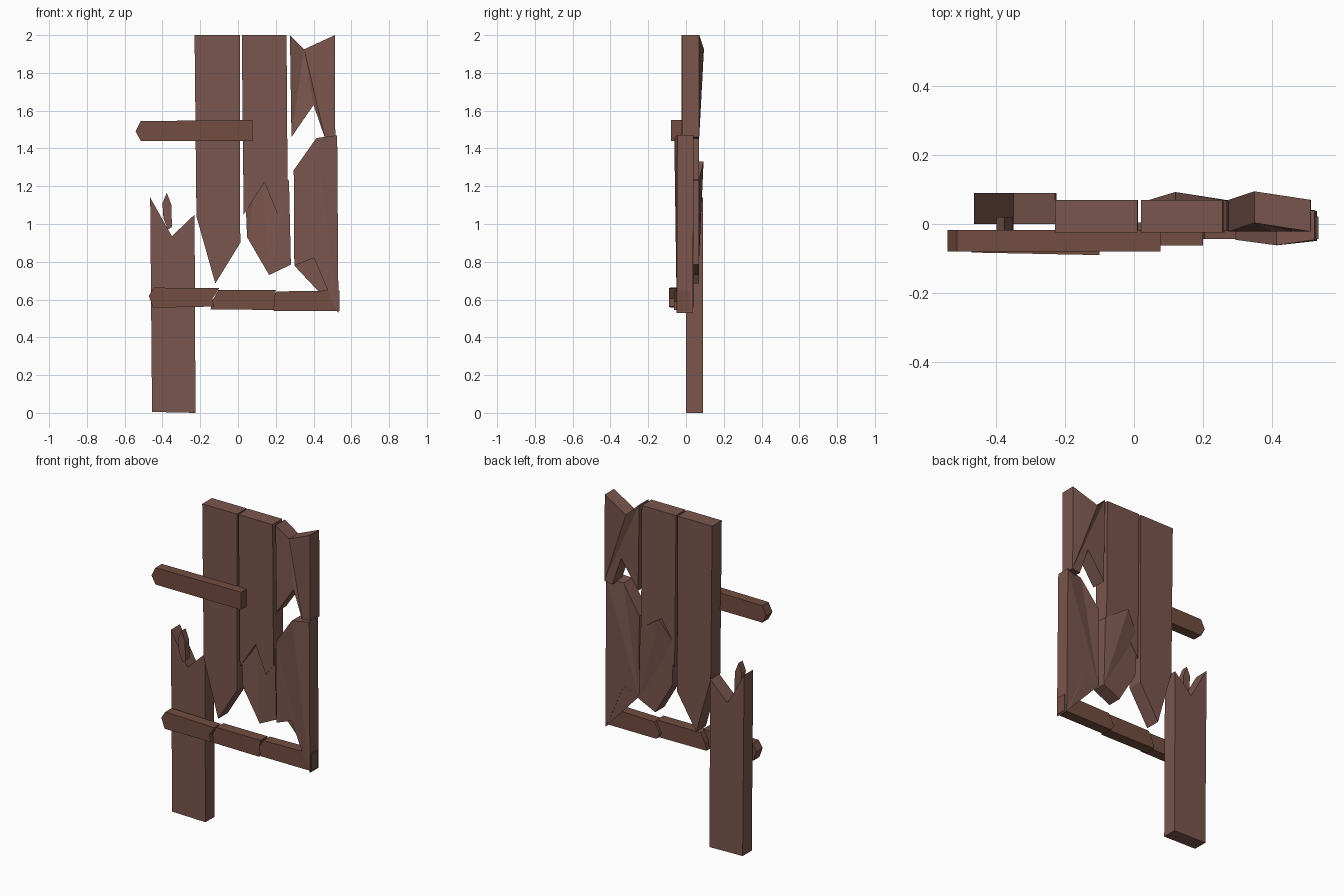
import bpy, bmesh

if "Cube" in bpy.data.objects:
    bpy.data.objects.remove(bpy.data.objects["Cube"])


def material(name, rgb):
    m = bpy.data.materials.new(name)
    m.diffuse_color = (*rgb, 1)
    m.use_nodes = True
    m.node_tree.nodes["Principled BSDF"].inputs["Base Color"].default_value = m.diffuse_color
    return m


PLANK = material("plank_wood", (0.195, 0.093, 0.075))
BAR = material("bar_wood", (0.170, 0.075, 0.052))


def board(name, outline, front, back, mat, bend=None, slant=0.0):
    """Extrude an x-z outline in y; bend shifts chosen corners, slant skews y along x."""
    bend = bend or {}
    bm = bmesh.new()
    x0 = outline[0][0]
    rings = []
    for y in (front, back):
        rings.append([bm.verts.new((x, y + bend.get(i, 0) + slant * (x - x0), z))
                      for i, (x, z) in enumerate(outline)])
    bm.faces.new(rings[0])
    bm.faces.new(rings[1][::-1])
    n = len(outline)
    for i in range(n):
        j = (i + 1) % n
        bm.faces.new((rings[0][i], rings[1][i], rings[1][j], rings[0][j]))
    bmesh.ops.triangulate(bm, faces=[f for f in bm.faces if len(f.verts) > 4],
                          ngon_method='EAR_CLIP')
    bmesh.ops.recalc_face_normals(bm, faces=bm.faces[:])
    me = bpy.data.meshes.new(name)
    bm.to_mesh(me)
    bm.free()
    me.materials.append(mat)
    ob = bpy.data.objects.new(name, me)
    bpy.context.collection.objects.link(ob)
    return ob


# Long hanging planks with broken lower ends
board("upper_left_plank",
      [(-.23, 2), (.01, 2), (.012, .9), (-.12, .685), (-.22, 1.04)],
      -.025, .07, PLANK)
board("upper_middle_plank",
      [(.02, 2), (.257, 2), (.263, 1.12), (.21, 1.05), (.14, 1.22), (.03, 1.05)],
      -.025, .07, PLANK)
board("upper_right_plank",
      [(.275, 2), (.35, 1.925), (.513, 2), (.515, 1.46), (.462, 1.45),
       (.40, 1.63), (.283, 1.46)],
      -.022, .07, PLANK, {1: .025})

# Snapped-off lower planks
board("lower_middle_plank",
      [(.037, 1.2), (.12, 1.33), (.27, 1.23), (.28, .785), (.165, .73), (.048, .93)],
      -.021, .068, PLANK, {1: .025})
board("lower_right_plank",
      [(.295, 1.285), (.415, 1.455), (.525, 1.47), (.532, .53), (.50, .59),
       (.402, .82), (.298, .78)],
      -.046, .04, PLANK, {1: -.016, 3: -.003})
board("lower_left_plank",
      [(-.455, .005), (-.225, 0), (-.23, 1.05), (-.35, .935), (-.465, 1.14)],
      0, .09, PLANK)
board("splinter",
      [(-.40, 1.11), (-.377, 1.165), (-.352, 1.1), (-.35, .985), (-.37, .97), (-.395, 1.03)],
      -.02, .02, PLANK)

# Upper cross bar with pointed end
board("upper_cross_bar",
      [(-.542, 1.49), (-.515, 1.545), (.077, 1.55), (.077, 1.44), (-.515, 1.44)],
      -.08, -.018, BAR)

# Lower cross bar in three stepped pieces
board("lower_bar_left",
      [(-.472, .62), (-.445, .663), (-.10, .66), (-.135, .605), (-.125, .563), (-.45, .557)],
      -.083, -.02, BAR, slant=-.02)
board("lower_bar_middle",
      [(-.135, .595), (-.105, .65), (.20, .65), (.165, .59), (.19, .545), (-.145, .548)],
      -.063, .005, BAR)
board("lower_bar_right",
      [(.165, .575), (.205, .643), (.537, .648), (.537, .54), (.19, .54)],
      -.043, .022, BAR)
